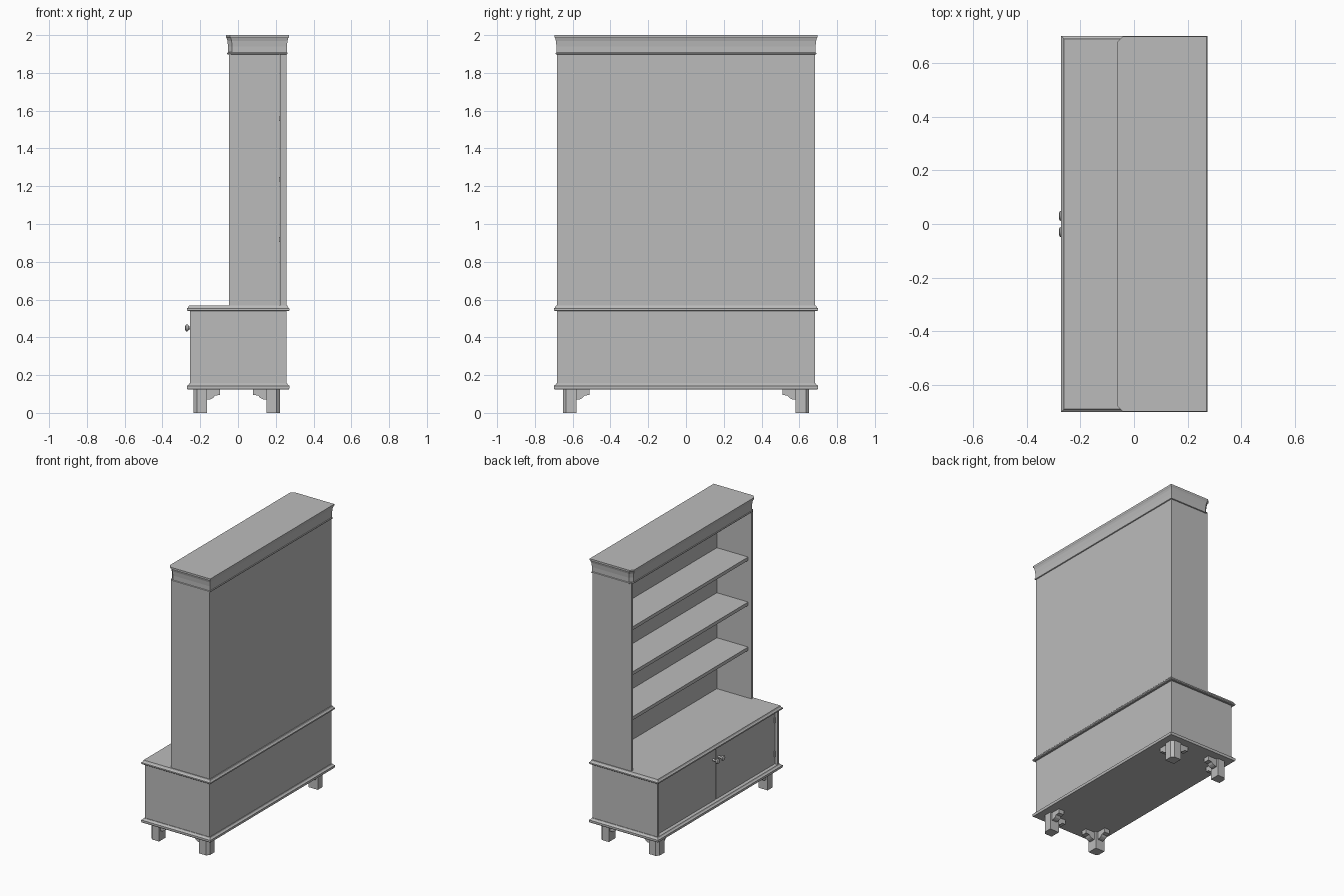
import bpy, bmesh, math
from mathutils import Matrix, Vector

old = bpy.data.objects.get("Cube")
if old:
    bpy.data.objects.remove(old, do_unlink=True)

paint = bpy.data.materials.new("plain grey")
paint.use_nodes = True
grey = (0.5, 0.5, 0.5, 1)
paint.diffuse_color = grey
paint.node_tree.nodes["Principled BSDF"].inputs["Base Color"].default_value = grey


def finish(name, bm, smooth=False):
    bmesh.ops.recalc_face_normals(bm, faces=bm.faces)
    mesh = bpy.data.meshes.new(name)
    bm.to_mesh(mesh)
    bm.free()
    mesh.materials.append(paint)
    obj = bpy.data.objects.new(name, mesh)
    bpy.context.collection.objects.link(obj)
    if smooth:
        bpy.ops.object.select_all(action="DESELECT")
        obj.select_set(True)
        bpy.context.view_layer.objects.active = obj
        bpy.ops.object.shade_smooth_by_angle(angle=math.radians(40))
    return obj


def box(name, x, y, z):
    bm = bmesh.new()
    bmesh.ops.create_cube(bm, size=1)
    for v in bm.verts:
        v.co = [a + (c + 0.5) * (b - a) for c, (a, b) in zip(v.co, (x, y, z))]
    return finish(name, bm)


def loft(bm, rings):
    loops = [[bm.verts.new(p) for p in ring] for ring in rings]
    n = len(loops[0])
    for a, b in zip(loops, loops[1:]):
        for i in range(n):
            j = (i + 1) % n
            bm.faces.new((a[i], a[j], b[j], b[i]))
    bm.faces.new(loops[0][::-1])
    bm.faces.new(loops[-1])


def moulding(name, x0, x1, half, profile, cut=0.0):
    """Slab whose edge follows (height, overhang); cut bevels the door-side corners."""
    rings = []
    for z, o in profile:
        a, b, h = x0 - o, x1 + o, half + o
        if cut:
            rings.append([(b, -h, z), (b, h, z), (a + cut, h, z), (a, h - cut, z),
                          (a, cut - h, z), (a + cut, -h, z)])
        else:
            rings.append([(b, -h, z), (b, h, z), (a, h, z), (a, -h, z)])
    bm = bmesh.new()
    loft(bm, rings)
    return finish(name, bm)


def turned(name, profile, matrix, sides=16):
    bm = bmesh.new()
    loft(bm, [[matrix @ Vector((r * math.cos(t), r * math.sin(t), h))
               for t in (2 * math.pi * i / sides for i in range(sides))] for h, r in profile])
    return finish(name, bm, True)


FRONT, BACK, HALF, THICK = -0.254, 0.256, 0.683, 0.018
INNER = HALF - THICK
SIDES = ((1, "right"), (-1, "left"))

# Base cabinet: floor and top mouldings
moulding("base_moulding", FRONT, BACK, HALF,
         [(0.125, 0.014), (0.132, 0.017), (0.143, 0.017), (0.149, 0.008), (0.156, 0.004)])
moulding("counter_top", FRONT, BACK, HALF,
         [(0.539, 0.012), (0.543, 0.017), (0.552, 0.017), (0.558, 0.010), (0.568, 0.006)])

# Base cabinet: panels, doors, hinges and knobs
box("base_back", (0.223, BACK), (-HALF, HALF), (0.15, 0.545))
for s, side in SIDES:
    box("base_side_" + side, (FRONT, 0.223), sorted((s * INNER, s * HALF)), (0.15, 0.545))
    box("door_" + side, (-0.235, -0.215), sorted((s * 0.0015, s * (INNER - 0.002))), (0.158, 0.537))
    for z in (0.23, 0.47):
        turned("hinge_" + side, [(-0.02, 0.005), (0.02, 0.005)],
               Matrix.Translation((-0.237, s * (INNER - 0.006), z)), 10)
    turned("knob_" + side,
           [(0, 0.009), (0.012, 0.007), (0.024, 0.008), (0.030, 0.017), (0.036, 0.019),
            (0.041, 0.017), (0.045, 0.009)],
           Matrix.Translation((-0.235, s * 0.03, 0.45)) @ Matrix.Rotation(-math.pi / 2, 4, "Y"))

# Upper bookcase: back, sides and shelves
box("upper_back", (0.223, BACK), (-HALF, HALF), (0.56, 1.91))
for s, side in SIDES:
    box("upper_side_" + side, (-0.048, 0.221), sorted((s * INNER, s * HALF)), (0.56, 1.91))
for z in (0.93, 1.25, 1.57):
    box("shelf", (-0.024, 0.224), (-INNER, INNER), (z - 0.024, z))

# Crown with lower bead, cove and upper lip
moulding("crown", -0.05, BACK, HALF,
         [(1.898, 0.003), (1.9, 0.007), (1.905, 0.007), (1.908, 0.003), (1.94, 0.003),
          (1.97, 0.006), (1.984, 0.010), (1.99, 0.014), (2.0, 0.014)], 0.022)

# Feet: post with bevelled outer corner and two shaped brackets
BRACKET = [(0.07, 0.126), (0.07, 0.07), (0.09, 0.072), (0.105, 0.08), (0.115, 0.092),
           (0.142, 0.095), (0.142, 0.126)]
for sx, ox in ((-1, -0.236), (1, 0.222)):
    for sy in (-1, 1):
        bm = bmesh.new()
        c, w = 0.018, 0.072

        def place(u, v, z):
            return (ox - sx * u, sy * (0.652 - v), z)

        outline = [(c, 0), (w, 0), (w, w), (0, w), (0, c)]
        loft(bm, [[place(u, v, z) for u, v in outline] for z in (0, 0.126)])
        loft(bm, [[place(u, v, z) for u, z in BRACKET] for v in (0.014, 0.056)])
        loft(bm, [[place(u, v, z) for v, z in BRACKET] for u in (0.014, 0.056)])
        finish("foot", bm)
